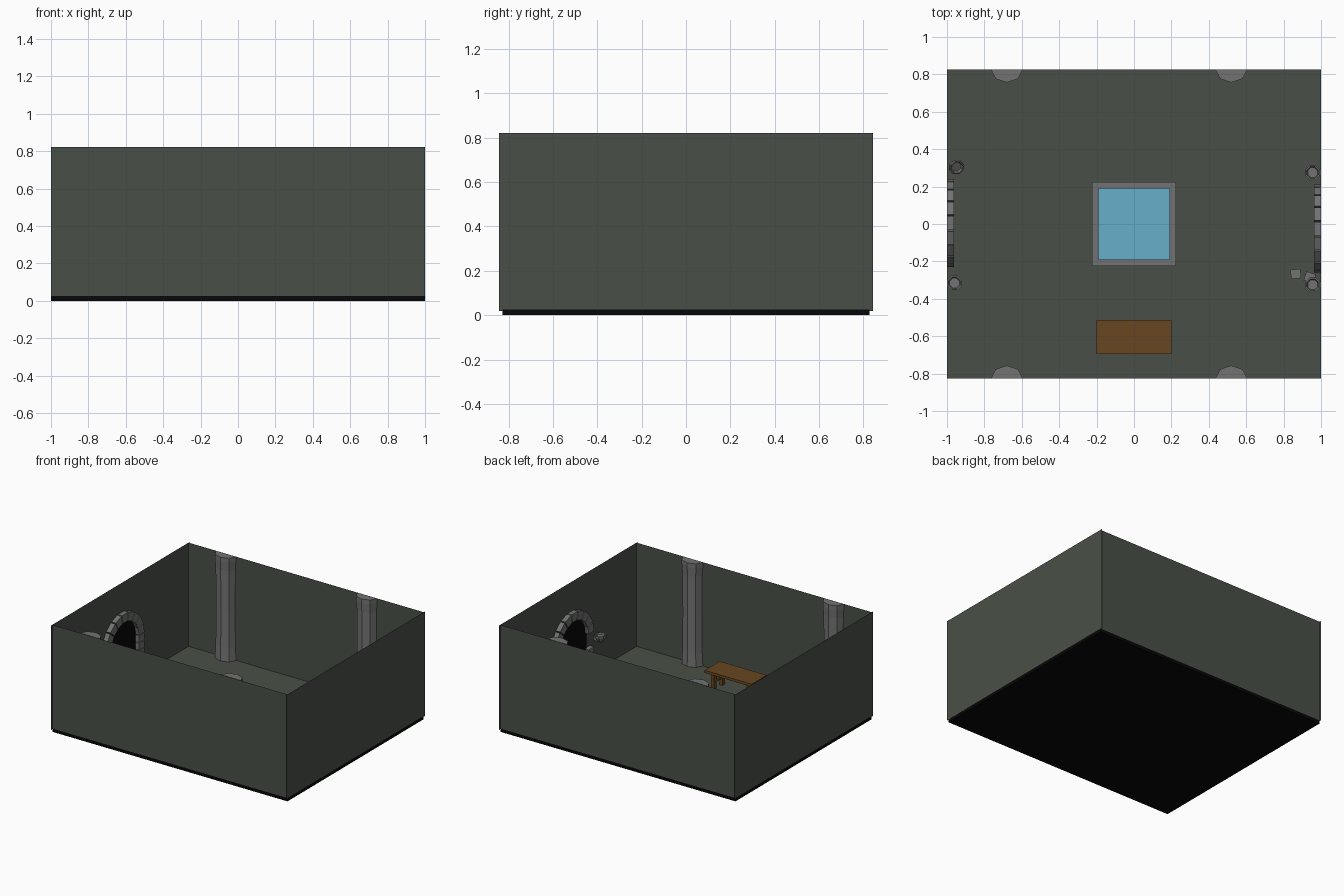
import bpy, bmesh, math
from mathutils import Matrix, Vector

if "Cube" in bpy.data.objects:
    bpy.data.objects.remove(bpy.data.objects["Cube"])


def material(name, rgb):
    m = bpy.data.materials.new(name)
    m.diffuse_color = (*rgb, 1)
    m.use_nodes = True
    m.node_tree.nodes["Principled BSDF"].inputs["Base Color"].default_value = m.diffuse_color
    return m


GREEN = material("mossy_green", (0.066, 0.08, 0.063))
BLACK = material("black", (0.002, 0.002, 0.002))
GREY = material("stone_grey", (0.17, 0.17, 0.17))
BLUE = material("water_blue", (0.135, 0.43, 0.60))
BROWN = material("wood_brown", (0.14, 0.062, 0.015))

L, W, H, FLOOR = 1.0, 0.827, 0.822, 0.025


def finish(name, bm, *mats):
    me = bpy.data.meshes.new(name)
    bm.to_mesh(me)
    bm.free()
    for m in mats:
        me.materials.append(m)
    ob = bpy.data.objects.new(name, me)
    bpy.context.collection.objects.link(ob)
    return ob


def add_box(bm, lo, hi):
    lo, hi = Vector(lo), Vector(hi)
    mat = Matrix.Translation((lo + hi) / 2) @ Matrix.Diagonal((*(hi - lo), 1))
    bmesh.ops.create_cube(bm, size=1, matrix=mat)


def panel(name, pts, mat):
    bm = bmesh.new()
    bm.faces.new([bm.verts.new(p) for p in pts])
    return finish(name, bm, mat)


def rings(bm, profile, n, start=0.0, sweep=2 * math.pi, squash=1.0):
    """Stack of flat polygons from (radius, z) pairs, capped at both ends."""
    closed = sweep > 6
    stack = []
    for r, z in profile:
        ang = [start + sweep * i / (n if closed else n - 1) for i in range(n)]
        stack.append([bm.verts.new((r * math.cos(a), r * squash * math.sin(a), z)) for a in ang])
    for lo, hi in zip(stack, stack[1:]):
        for i in range(n if closed else n - 1):
            j = (i + 1) % n
            bm.faces.new((lo[i], lo[j], hi[j], hi[i]))
    bm.faces.new(stack[0][::-1])
    bm.faces.new(stack[-1])


# Floor slab: black below, green on top
bm = bmesh.new()
add_box(bm, (-L, -W, 0), (L, W, FLOOR))
bm.normal_update()
for f in bm.faces:
    f.material_index = 1 if f.normal.z > 0.5 else 0
finish("floor", bm, BLACK, GREEN)

# Thin walls
for s, side in ((-1, "front"), (1, "back")):
    panel(side + "_wall", [(s * x, s * W, z) for x, z in
          ((L, FLOOR), (-L, FLOOR), (-L, H), (L, H))], GREEN)
for s, side in ((-1, "left"), (1, "right")):
    panel(side + "_wall", [(s * L, s * y, z) for y, z in
          ((-0.842, 0.02), (0.842, 0.02), (0.842, H), (-0.842, H))], GREEN)

# Half columns on the front and back walls
for x in (-0.68, 0.52):
    for s, side in ((-1, "front"), (1, "back")):
        bm = bmesh.new()
        rings(bm, [(0.085, FLOOR), (0.079, 0.13), (0.077, 0.42), (0.079, 0.72),
                   (0.085, 0.79), (0.085, H)], 5, 0, math.pi, 0.82)
        ob = finish(side + "_column", bm, GREY)
        ob.location = (x, s * (W - 0.001), 0)
        ob.rotation_euler.z = math.pi if s > 0 else 0

# Pool: square stone rim and water
bm = bmesh.new()
for s in (-1, 1):
    add_box(bm, (-0.224, min(s * 0.19, s * 0.224), FLOOR), (0.224, max(s * 0.19, s * 0.224), 0.10))
    add_box(bm, (min(s * 0.19, s * 0.224), -0.19, FLOOR), (max(s * 0.19, s * 0.224), 0.19, 0.10))
finish("pool_rim", bm, GREY)
bm = bmesh.new()
add_box(bm, (-0.19, -0.19, FLOOR), (0.19, 0.19, 0.085))
finish("pool_water", bm, BLUE)

# Table with trestle ends
bm = bmesh.new()
add_box(bm, (-0.2, -0.695, 0.155), (0.2, -0.512, 0.175))
for s in (-1, 1):
    x = s * 0.15
    add_box(bm, (x - 0.012, -0.67, 0.025), (x + 0.012, -0.64, 0.155))
    add_box(bm, (x - 0.012, -0.567, 0.025), (x + 0.012, -0.537, 0.155))
    add_box(bm, (x - 0.010, -0.64, 0.08), (x + 0.010, -0.567, 0.10))
finish("table", bm, BROWN)

# Arched doorways of separate stones with a dark opening
SPRING, RI, RO, DEPTH = 0.365, 0.17, 0.235, 0.037


def doorway(side, s, yc, missing):
    x0, x1 = sorted((s * (L - 0.0005), s * (L - DEPTH)))
    bm = bmesh.new()
    n = 6
    step = (SPRING - FLOOR) / n
    for t in (-1, 1):
        for i in range(n):
            if t < 0 and i in missing:
                continue
            a, b = sorted((yc + t * RI, yc + t * RO))
            add_box(bm, (x0, a, FLOOR + i * step + 0.003), (x1, b, FLOOR + (i + 1) * step - 0.003))
    k = 9
    for i in range(k):
        a0, a1 = (math.pi * (i + e) / k for e in (0.05, 0.95))
        loop = [(r * math.cos(a), r * math.sin(a)) for r, a in
                ((RI, a0), (RO, a0), (RO, a1), (RI, a1))]
        va, vb = ([bm.verts.new((x, yc + y, SPRING + z)) for y, z in loop] for x in (x0, x1))
        bm.faces.new(va[::-1])
        bm.faces.new(vb)
        for p in range(4):
            q = (p + 1) % 4
            bm.faces.new((va[p], va[q], vb[q], vb[p]))
    finish(side + "_arch_stones", bm, GREY)
    R = 0.185
    pts = [(s * 0.992, yc + R, FLOOR)]
    pts += [(s * 0.992, yc + R * math.cos(math.pi * i / 9), SPRING + R * math.sin(math.pi * i / 9))
            for i in range(10)]
    pts += [(s * 0.992, yc - R, FLOOR)]
    panel(side + "_dark_opening", pts, BLACK)


doorway("left", -1, 0.005, ())
doorway("right", 1, -0.025, (4, 5))

# Stones fallen from the right arch
for x, y, a in ((0.865, -0.267, 0.1), (0.94, -0.285, -0.3)):
    bm = bmesh.new()
    add_box(bm, (-0.027, -0.025, 0), (0.027, 0.025, 0.045))
    ob = finish("fallen_stone", bm, GREY)
    ob.location = (x, y, FLOOR)
    ob.rotation_euler.z = a


# Wall bowls beside the doorways; one has dropped to the floor
def bowl(name, loc, s, tilt=0, bracket=True):
    bm = bmesh.new()
    rings(bm, [(0.014, -0.04), (0.03, -0.022), (0.042, 0), (0.042, 0.014),
               (0.034, 0.014), (0.028, 0.002)], 8, math.pi / 8)
    if bracket:
        a, b = sorted((0, s * (L - 0.0005) - loc[0]))
        add_box(bm, (a, -0.018, -0.035), (b, 0.018, -0.005))
    ob = finish(name, bm, GREY)
    ob.location = loc
    ob.rotation_euler = (tilt, tilt * 0.6, 0)


bowl("right_wall_bowl", (0.955, 0.275, 0.305), 1)
bowl("right_wall_bowl", (0.955, -0.325, 0.305), 1)
bowl("left_wall_bowl", (-0.96, -0.315, 0.305), -1)
bowl("fallen_bowl", (-0.95, 0.307, 0.068), -1, 0.5, False)

# Make all face directions consistent on the solid parts
for ob in bpy.data.objects:
    if len(ob.data.polygons) > 1:
        bm = bmesh.new()
        bm.from_mesh(ob.data)
        bmesh.ops.recalc_face_normals(bm, faces=bm.faces)
        bm.to_mesh(ob.data)
        bm.free()
